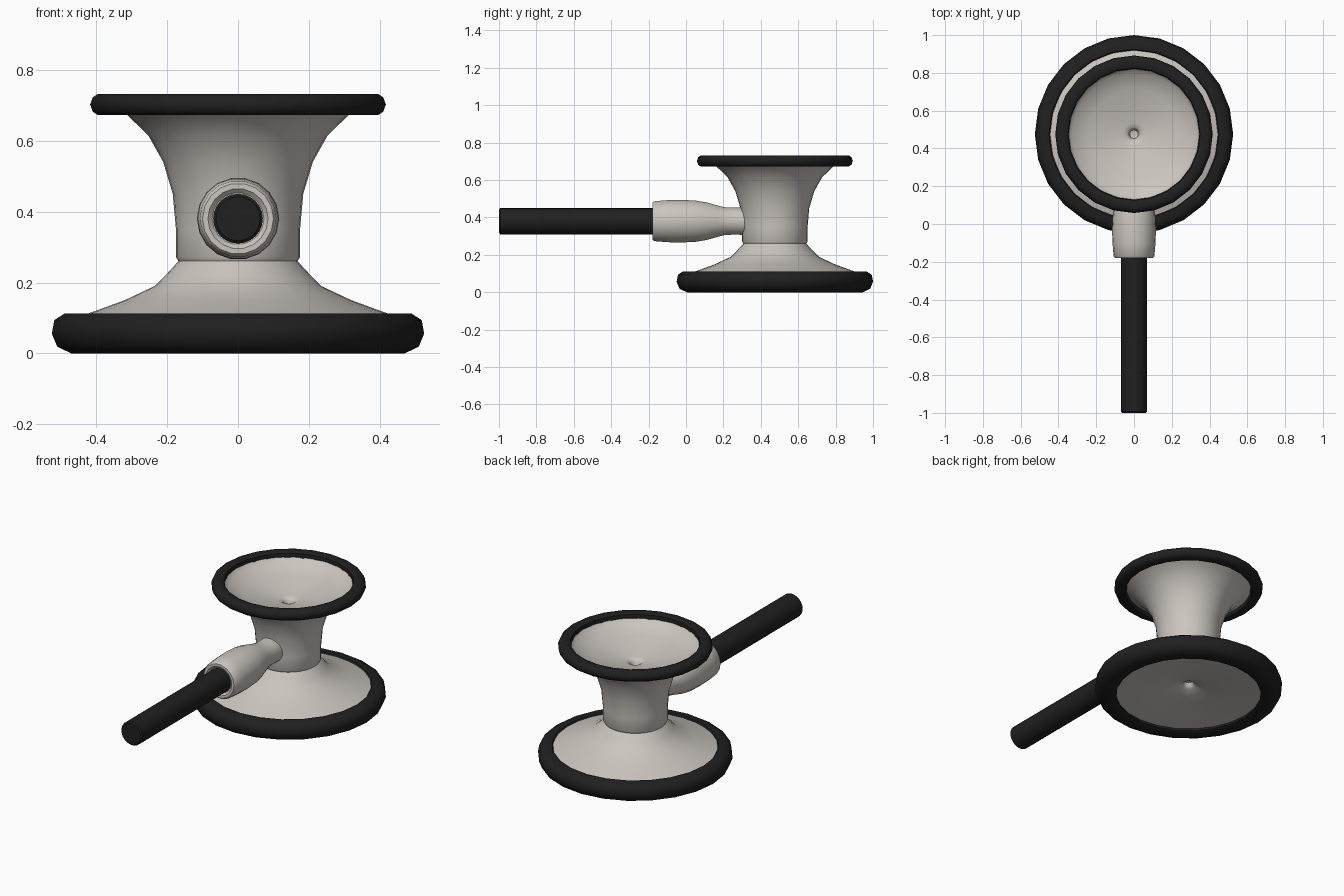
import bpy, bmesh, math
from mathutils import Matrix

if "Cube" in bpy.data.objects:
    bpy.data.objects.remove(bpy.data.objects["Cube"])

HEAD_Y = 0.475   # centre of the turned head
TUBE_Z = 0.38    # height of the tube axis


def material(name, rgb):
    m = bpy.data.materials.new(name)
    m.diffuse_color = (*rgb, 1)
    m.use_nodes = True
    m.node_tree.nodes["Principled BSDF"].inputs["Base Color"].default_value = m.diffuse_color
    return m


STEEL = material("warm_steel", (0.60, 0.56, 0.52))
RUBBER = material("black_rubber", (0.014, 0.014, 0.014))


def lathe(name, profile, sides, mat, matrix, closed=False, angle=40):
    """Turn a (radius, height) profile around local z; radius 0 makes a pole."""
    bm = bmesh.new()
    rings = []
    for r, h in profile:
        if r == 0:
            rings.append([bm.verts.new((0, 0, h))] * sides)
        else:
            rings.append([bm.verts.new((r * math.cos(2 * math.pi * i / sides),
                                        r * math.sin(2 * math.pi * i / sides), h))
                          for i in range(sides)])
    pairs = list(zip(rings, rings[1:]))
    if closed:
        pairs.append((rings[-1], rings[0]))
    for a, b in pairs:
        for i in range(sides):
            j = (i + 1) % sides
            bm.faces.new(list(dict.fromkeys((a[i], a[j], b[j], b[i]))))
    bmesh.ops.recalc_face_normals(bm, faces=bm.faces)
    mesh = bpy.data.meshes.new(name)
    bm.to_mesh(mesh)
    bm.free()
    mesh.transform(matrix)
    mesh.materials.append(mat)
    ob = bpy.data.objects.new(name, mesh)
    bpy.context.collection.objects.link(ob)
    bpy.ops.object.select_all(action='DESELECT')
    ob.select_set(True)
    bpy.context.view_layer.objects.active = ob
    bpy.ops.object.shade_smooth_by_angle(angle=math.radians(angle))
    return ob


upright = Matrix.Translation((0, HEAD_Y, 0))
along_y = Matrix.Translation((0, 0, TUBE_Z)) @ Matrix.Rotation(-math.pi / 2, 4, 'X')

# Turned metal body: recessed underside, flared base, waist, bell and its bowl
lathe("chest_piece_body", [
    (0, 0.10), (0.022, 0.098), (0.03, 0.08), (0.045, 0.07), (0.10, 0.056),
    (0.20, 0.042), (0.32, 0.03), (0.42, 0.022),
    (0.455, 0.05), (0.445, 0.105), (0.41, 0.117), (0.32, 0.15), (0.235, 0.19),
    (0.205, 0.22), (0.168, 0.26), (0.175, 0.272), (0.175, 0.35), (0.184, 0.45),
    (0.211, 0.54), (0.253, 0.615), (0.312, 0.672), (0.365, 0.70),
    (0.345, 0.705), (0.325, 0.682), (0.24, 0.654), (0.14, 0.625), (0.06, 0.61),
    (0.038, 0.606), (0.028, 0.595), (0.022, 0.57), (0, 0.565)], 32, STEEL, upright)

# Rubber rims
lathe("diaphragm_rim", [
    (0.405, 0.008), (0.42, 0.0), (0.47, 0.0), (0.51, 0.019), (0.525, 0.056),
    (0.518, 0.094), (0.49, 0.112), (0.45, 0.112), (0.44, 0.10), (0.41, 0.03)],
    24, RUBBER, upright, closed=True, angle=50)
lathe("bell_rim", [
    (0.345, 0.70), (0.35, 0.725), (0.365, 0.732), (0.395, 0.732), (0.41, 0.722),
    (0.417, 0.702), (0.41, 0.682), (0.395, 0.672), (0.355, 0.672)],
    24, RUBBER, upright, closed=True, angle=50)

# Swollen connector between head and tube
lathe("tube_connector", [
    (0, -0.165), (0.073, -0.168), (0.085, -0.18), (0.10, -0.18), (0.108, -0.17),
    (0.114, -0.10), (0.116, -0.03), (0.112, 0.05), (0.102, 0.11), (0.085, 0.17),
    (0.076, 0.205), (0.073, 0.25), (0.074, 0.31), (0.072, 0.36), (0, 0.36)],
    18, STEEL, along_y)

# Rubber tube
lathe("tube", [(0, -1.0), (0.062, -1.0), (0.07, -0.993), (0.07, -0.12), (0, -0.12)],
      24, RUBBER, along_y)
